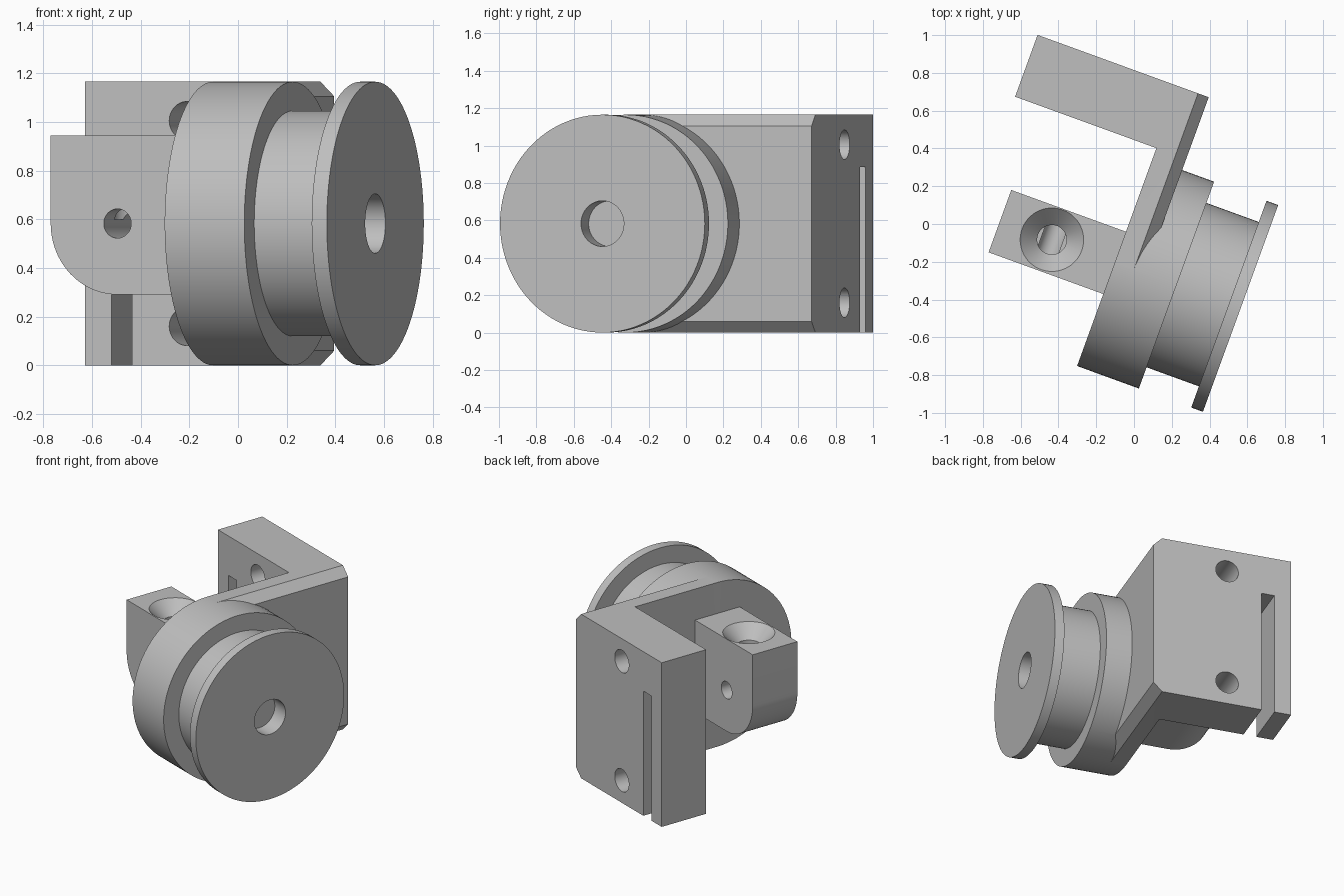
import bpy, bmesh, math
from mathutils import Matrix, Vector

old = bpy.data.objects.get("Cube")
if old:
    bpy.data.objects.remove(old, do_unlink=True)

HEIGHT = 1.165
MID_Z = HEIGHT / 2
AXIS_Y = -0.227      # line shared by the spool and the lug
BACK = -0.026        # rear face of the spool and the arm
PIN_X = -0.38        # pin position in the lug

grey = bpy.data.materials.new("light_grey")
grey.use_nodes = True
grey.diffuse_color = (0.52, 0.52, 0.52, 1)
grey.node_tree.nodes["Principled BSDF"].inputs["Base Color"].default_value = (0.52, 0.52, 0.52, 1)


def finish(name, bm):
    bmesh.ops.recalc_face_normals(bm, faces=bm.faces)
    mesh = bpy.data.meshes.new(name)
    bm.to_mesh(mesh)
    bm.free()
    mesh.materials.append(grey)
    obj = bpy.data.objects.new(name, mesh)
    bpy.context.collection.objects.link(obj)
    return obj


def lathe(name, profile, origin, axis, steps=96):
    """Spin (distance, radius) points around an axis."""
    axis = Vector(axis)
    side = Vector((0, 0, 1)) if axis.z == 0 else Vector((1, 0, 0))
    bm = bmesh.new()
    verts = [bm.verts.new(Vector(origin) + axis * a + side * r) for a, r in profile]
    edges = [bm.edges.new(pair) for pair in zip(verts, verts[1:])]
    bmesh.ops.spin(bm, geom=verts + edges, cent=origin, axis=axis,
                   angle=math.tau, steps=steps, use_duplicate=False)
    bmesh.ops.remove_doubles(bm, verts=bm.verts, dist=1e-5)
    return finish(name, bm)


def prism(points, offset):
    """Extrude a closed outline."""
    bm = bmesh.new()
    face = bm.faces.new([bm.verts.new(p) for p in points])
    new = bmesh.ops.extrude_face_region(bm, geom=[face])["geom"]
    bmesh.ops.translate(bm, vec=offset, verts=[v for v in new if isinstance(v, bmesh.types.BMVert)])
    return bm


def combine(target, tool, operation):
    mod = target.modifiers.new("combine", "BOOLEAN")
    mod.operation = operation
    mod.solver = "EXACT"
    mod.object = tool
    bpy.context.view_layer.objects.active = target
    bpy.ops.object.modifier_apply(modifier=mod.name)
    bpy.data.objects.remove(tool, do_unlink=True)


# Grooved spool with a blind centre bore
spool = lathe("spool", [
    (BACK, 0), (BACK, MID_Z), (0.322, MID_Z), (0.322, 0.463), (0.617, 0.463),
    (0.617, MID_Z), (0.683, MID_Z), (0.683, 0.122), (0.563, 0.122), (0.563, 0),
], (0, AXIS_Y, MID_Z), (1, 0, 0))

# L-shaped bracket with its two long outer edges chamfered
outer = 0.142
outline = [(BACK, AXIS_Y), (outer, AXIS_Y), (outer, 0.766),
           (-0.822, 0.766), (-0.822, 0.418), (BACK, 0.418)]
bm = prism([(x, y, 0) for x, y in outline], (0, 0, HEIGHT))
long_edges = [e for e in bm.edges
              if all(abs(v.co.x - outer) < 1e-4 for v in e.verts)
              and abs(e.verts[0].co.z - e.verts[1].co.z) < 1e-4]
bmesh.ops.bevel(bm, geom=long_edges, offset=0.06, segments=1, affect="EDGES")
bracket = finish("bracket", bm)

# Screw holes through the mounting block
for z in (0.16, HEIGHT - 0.16):
    hole = lathe("screw_hole", [(0, 0), (0, 0.079), (1, 0.079), (1, 0)],
                 (-0.374, 0.2, z), (0, 1, 0), 48)
    combine(bracket, hole, "DIFFERENCE")

# Slot open at the bottom of the mounting block
slot = finish("slot", prism([(-0.705, 0.3, -0.1), (-0.615, 0.3, -0.1),
                             (-0.615, 0.3, 0.885), (-0.705, 0.3, 0.885)], (0, 0.6, 0)))
combine(bracket, slot, "DIFFERENCE")

# Lug with a rounded lower corner
radius = 0.292
arc = [(PIN_X - radius * math.cos(t), MID_Z - radius * math.sin(t))
       for t in (math.pi / 2 * i / 20 for i in range(21))]
side = [(0.05, 0.945), (PIN_X - radius, 0.945)] + arc + [(0.05, MID_Z - radius)]
lug = finish("lug", prism([(x, -0.404, z) for x, z in side], (0, 0.351, 0)))

# Cross pin hole and countersunk top hole in the lug
pin = lathe("pin_hole", [(0, 0), (0, 0.06), (1, 0.06), (1, 0)],
            (PIN_X, -0.7, MID_Z), (0, 1, 0), 48)
combine(lug, pin, "DIFFERENCE")
sink = lathe("countersink", [(0.6, 0), (0.6, 0.078), (0.855, 0.078),
                             (0.945, 0.168), (1.1, 0.168), (1.1, 0)],
             (PIN_X, AXIS_Y, 0), (0, 0, 1), 64)
combine(lug, sink, "DIFFERENCE")

# Join into one solid and turn it to its resting angle
combine(spool, bracket, "UNION")
combine(spool, lug, "UNION")
spool.name = "spool_bracket"
spool.data.transform(Matrix.Rotation(math.radians(-20), 4, "Z"))

bpy.ops.object.select_all(action="DESELECT")
spool.select_set(True)
bpy.context.view_layer.objects.active = spool
bpy.ops.object.shade_smooth_by_angle(angle=math.radians(12))
